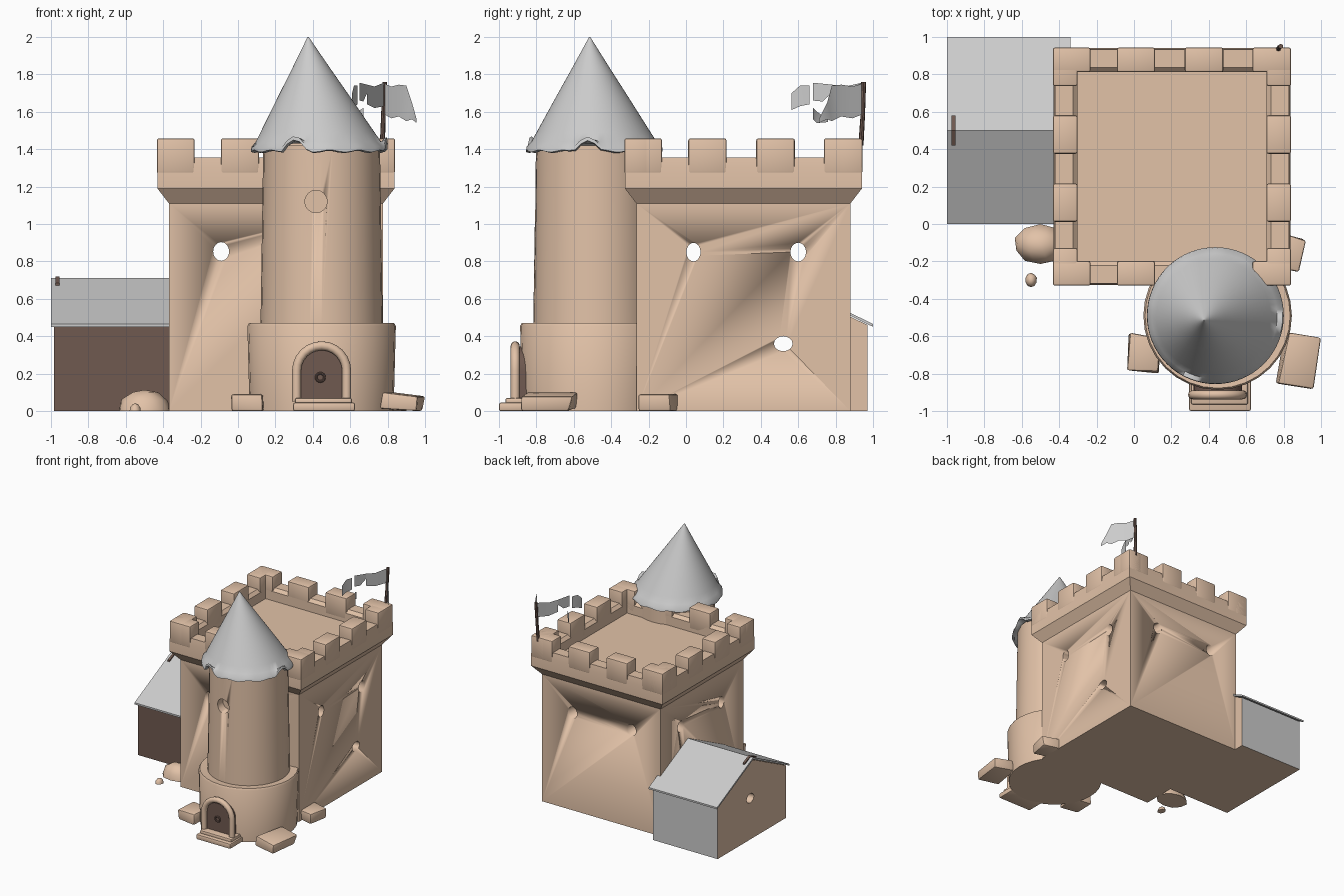
import bpy, bmesh, math, random
from mathutils import Vector, Matrix

if "Cube" in bpy.data.objects:
    bpy.data.objects.remove(bpy.data.objects["Cube"])

random.seed(4)


def material(name, rgb):
    m = bpy.data.materials.new(name)
    m.diffuse_color = (*rgb, 1)
    m.use_nodes = True
    m.node_tree.nodes["Principled BSDF"].inputs["Base Color"].default_value = m.diffuse_color
    return m


STONE = material("sandstone", (0.76, 0.54, 0.39))
WOOD = material("dark_wood", (0.16, 0.10, 0.08))


def finish(name, bm, mat=None, angle=35, bevel=0):
    bmesh.ops.recalc_face_normals(bm, faces=bm.faces)
    me = bpy.data.meshes.new(name)
    bm.to_mesh(me)
    bm.free()
    ob = bpy.data.objects.new(name, me)
    bpy.context.collection.objects.link(ob)
    if mat:
        me.materials.append(mat)
    bpy.ops.object.select_all(action='DESELECT')
    bpy.context.view_layer.objects.active = ob
    ob.select_set(True)
    if bevel:
        b = ob.modifiers.new("bevel", 'BEVEL')
        b.width, b.segments = bevel, 2
        bpy.ops.object.modifier_apply(modifier="bevel")
    bpy.ops.object.shade_smooth_by_angle(angle=math.radians(angle))
    return ob


def loft(bm, rings):
    """Skin a list of equal-length point rings and cap both ends."""
    vs = [[bm.verts.new(p) for p in r] for r in rings]
    n = len(vs[0])
    for a, b in zip(vs, vs[1:]):
        for i in range(n):
            j = (i + 1) % n
            bm.faces.new((a[i], a[j], b[j], b[i]))
    bm.faces.new(vs[0][::-1])
    bm.faces.new(vs[-1])


def circle(cx, cy, r, z, n=32):
    return [(cx + r * math.cos(2 * math.pi * i / n),
             cy + r * math.sin(2 * math.pi * i / n), z) for i in range(n)]


def square(h, z, cx=0.203, cy=0.307):
    return [(cx - h, cy - h, z), (cx + h, cy - h, z), (cx + h, cy + h, z), (cx - h, cy + h, z)]


def prism(name, pts, axis, a, b, mat=None, bevel=0):
    """Extrude a (horizontal, z) outline along x or y."""
    put = (lambda u, z, t: (t, u, z)) if axis == 'x' else (lambda u, z, t: (u, t, z))
    bm = bmesh.new()
    loft(bm, [[put(u, z, t) for u, z in pts] for t in (a, b)])
    return finish(name, bm, mat, bevel=bevel)


def cut_hole(ob, start, end, rw, rh):
    """Cut an oval tunnel between two points."""
    s, e = Vector(start), Vector(end)
    bm = bmesh.new()
    side = (e - s).normalized().cross(Vector((0, 0, 1)))
    loft(bm, [[p + side * rw * math.cos(t * math.pi / 8) + Vector((0, 0, rh * math.sin(t * math.pi / 8)))
               for t in range(16)] for p in (s, e)])
    cutter = finish("window_cutter", bm, STONE)
    cutter.hide_render = True
    m = ob.modifiers.new("window", 'BOOLEAN')
    m.operation, m.solver, m.object = 'DIFFERENCE', 'EXACT', cutter
    bpy.context.view_layer.objects.active = ob
    bpy.ops.object.modifier_apply(modifier="window")
    bpy.data.objects.remove(cutter)


# keep with flared parapet and sunken roof floor
bm = bmesh.new()
loft(bm, [square(h, z) for h, z in ((0.572, 0), (0.572, 1.11), (0.634, 1.19), (0.634, 1.30), (0.625, 1.355),
                                    (0.53, 1.355), (0.505, 1.33), (0.505, 1.25))])
keep = finish("keep", bm, STONE, angle=30)
for y, z, rw, rh in ((0.04, 0.85, 0.038, 0.05), (0.60, 0.85, 0.042, 0.05), (0.52, 0.36, 0.05, 0.04)):
    cut_hole(keep, (-0.6, y, z), (1, y, z), rw, rh)
cut_hole(keep, (-0.09, -0.5, 0.853), (-0.09, 1.1, 0.853), 0.043, 0.05)
cut_hole(keep, (0.48, 0.7, 0.853), (0.48, 1.1, 0.853), 0.043, 0.05)

# battlements: four along each side, corners shared
spans = [(-0.637, -0.435), (-0.295, -0.09), (0.068, 0.275), (0.43, 0.637)]
for i, sx in enumerate(spans):
    for j, sy in enumerate(spans):
        if i in (1, 2) and j in (1, 2):
            continue
        x = {0: (-0.637, -0.505), 3: (0.505, 0.637)}.get(i, sx)
        y = {0: (-0.637, -0.505), 3: (0.505, 0.637)}.get(j, sy)
        parts = [(x, y)] if (i in (1, 2) or j in (1, 2)) else [(sx, y), (x, sy)]
        for (x0, x1), (y0, y1) in parts:
            bm = bmesh.new()
            loft(bm, [[(0.203 + a, 0.307 + b, z) for a, b in ((x0, y0), (x1, y0), (x1, y1), (x0, y1))]
                      for z in (1.27, 1.458)])
            finish("battlement", bm, STONE, bevel=0.012)

# round tower with wider base
TX, TY = 0.447, -0.49
bm = bmesh.new()
loft(bm, [circle(TX, TY, r, z) for r, z in ((0.385, 0), (0.397, 0.455), (0.388, 0.47), (0.335, 0.465))])
finish("tower_base", bm, STONE)
bm = bmesh.new()
loft(bm, [circle(TX, TY, r, z) for r, z in ((0.327, 0.44), (0.312, 1.42))])
tower = finish("tower", bm, STONE)
cut_hole(tower, (0.417, -1, 1.12), (0.417, -0.72, 1.12), 0.06, 0.06)

# leaning cone roof with two raised notches in the rim
rings = []
for r, z in ((0.29, 1.43), (0.345, 1.385), (0.366, 1.39), (0.362, 1.41), (0.335, 1.44), (0.305, 1.49),
             (0.2, 1.668), (0.1, 1.835), (0.003, 2.0)):
    t = (z - 1.39) / 0.61
    ring = []
    for i, p in enumerate(circle(0.435 - 0.06 * t, -0.49 - 0.025 * t, r, z, 64)):
        lift = 0
        if z < 1.42 and r > 0.3:
            lift = 0.006 * math.sin(i * 1.3)
            for notch in (-112, -6):
                d = abs((i * 360 / 64 - notch + 180) % 360 - 180)
                lift += 0.055 * max(0, 1 - (d / 12) ** 2)
        ring.append((p[0], p[1], p[2] + lift))
    rings.append(ring)
bm = bmesh.new()
loft(bm, rings)
finish("tower_roof", bm, angle=50)


# arched door, stone surround, pull and steps
def arch(half, spring, base):
    return ([(TX - half, base)] +
            [(TX - half * math.cos(k * math.pi / 12), spring + half * math.sin(k * math.pi / 12)) for k in range(13)] +
            [(TX + half, base)])


prism("door", arch(0.13, 0.215, 0.05), 'y', -0.903, -0.8, WOOD)
cu = bpy.data.curves.new("door_surround", 'CURVE')
cu.dimensions, cu.bevel_depth, cu.use_fill_caps = '3D', 0.024, True
path = arch(0.134, 0.215, 0.05)
sp = cu.splines.new('POLY')
sp.points.add(len(path) - 1)
for p, (x, z) in zip(sp.points, path):
    p.co = (x, -0.913, z, 1)
cu.materials.append(STONE)
bpy.context.collection.objects.link(bpy.data.objects.new("door_surround", cu))
bpy.ops.mesh.primitive_torus_add(location=(0.44, -0.91, 0.18), rotation=(math.pi / 2, 0, 0), major_radius=0.022,
                                 minor_radius=0.007, major_segments=16, minor_segments=8)
bpy.context.object.name = "door_pull"
bpy.context.object.data.materials.append(WOOD)
for x0, x1, y0, z0, z1 in ((0.295, 0.625, -1.0, 0, 0.045), (0.305, 0.61, -0.965, 0.035, 0.07)):
    prism("door_step", [(x0, z0), (x1, z0), (x1, z1), (x0, z1)], 'y', y0, -0.82, STONE, bevel=0.01)

# side shed: dark front wall, plain back wall, sandstone gable
shed = prism("shed", [(0.03, 0), (0.97, 0), (0.97, 0.46), (0.5, 0.69), (0.03, 0.46)], 'x', -0.985, -0.36, STONE)
grey = material("grey_wall", (0.8, 0.8, 0.8))
shed.data.materials.append(WOOD)
shed.data.materials.append(grey)
for f in shed.data.polygons:
    f.material_index = 1 if f.normal.y < -0.9 else 2 if f.normal.y > 0.9 else 0
cut_hole(shed, (-1.1, 0.52, 0.36), (-0.2, 0.52, 0.36), 0.05, 0.04)
prism("shed_roof", [(0, 0.45), (0.5, 0.695), (1, 0.45), (1, 0.465), (0.5, 0.712), (0, 0.465)], 'x', -1, -0.34)
prism("shed_ridge_beam", [(0.42, 0.655), (0.58, 0.655), (0.58, 0.685), (0.5, 0.72), (0.42, 0.685)], 'x',
      -0.975, -0.955, WOOD)

# flagpole
bm = bmesh.new()
loft(bm, [circle(x, y, r, z, 8) for x, y, r, z in ((0.772, 0.935, 0.014, 1.42), (0.777, 0.945, 0.012, 1.58),
                                                   (0.785, 0.95, 0.013, 1.76))])
finish("flagpole", bm, WOOD)


# ragged flag strips: x, y, bottom, top along the cloth
def flag(name, cols):
    bm = bmesh.new()
    vs = [(bm.verts.new((x, y, lo)), bm.verts.new((x, y, hi))) for x, y, lo, hi in cols]
    for a, b in zip(vs, vs[1:]):
        bm.faces.new((a[0], b[0], b[1], a[1]))
    finish(name, bm, angle=60)


flag("flag_right", [(0.785, 0.94, 1.585, 1.75), (0.82, 0.89, 1.565, 1.735), (0.86, 0.83, 1.575, 1.745),
                    (0.90, 0.78, 1.55, 1.74), (0.93, 0.755, 1.56, 1.65), (0.955, 0.71, 1.54, 1.56)])
flag("flag_left", [(0.78, 0.94, 1.63, 1.755), (0.73, 0.85, 1.62, 1.735), (0.69, 0.78, 1.64, 1.745)])
flag("flag_left_middle", [(0.69, 0.78, 1.70, 1.745), (0.67, 0.73, 1.655, 1.75), (0.65, 0.68, 1.66, 1.755)])
flag("flag_left_tip", [(0.64, 0.66, 1.64, 1.74), (0.62, 0.61, 1.63, 1.74), (0.61, 0.565, 1.61, 1.70)])
flag("flag_scrap", [(0.61, 0.76, 1.545, 1.56), (0.64, 0.70, 1.54, 1.60), (0.67, 0.68, 1.56, 1.62)])


# fallen stone blocks
def block(name, loc, size, turn, tilt=0):
    bm = bmesh.new()
    bmesh.ops.create_cube(bm, size=1)
    for v in bm.verts:
        v.co += Vector((random.uniform(-0.06, 0.06), random.uniform(-0.06, 0.06), 0))
    bm.transform(Matrix.Translation(loc) @ Matrix.Rotation(math.radians(turn), 4, 'Z') @
                 Matrix.Rotation(math.radians(tilt), 4, 'Y') @ Matrix.Diagonal((*size, 1)))
    for v in bm.verts:
        v.co.z = max(v.co.z, 0)
    finish(name, bm, STONE, bevel=0.012)


block("fallen_block_front", (0.885, -0.73, 0.045), (0.19, 0.26, 0.09), -10, 7)
block("fallen_block_left", (0.05, -0.69, 0.045), (0.17, 0.19, 0.09), -5)
block("fallen_block_right", (0.82, -0.15, 0.045), (0.16, 0.18, 0.09), -12)

# rounded boulders
for name, loc, size in (("boulder", (-0.50, -0.11, 0), (0.145, 0.11, 0.12)),
                        ("pebble", (-0.55, -0.30, 0), (0.032, 0.04, 0.045))):
    bm = bmesh.new()
    bmesh.ops.create_icosphere(bm, subdivisions=2, radius=1)
    for v in bm.verts:
        v.co *= random.uniform(0.93, 1.0)
        v.co.z = max(v.co.z, 0)
    bm.transform(Matrix.Translation(loc) @ Matrix.Diagonal((*size, 1)))
    finish(name, bm, STONE, angle=50)
